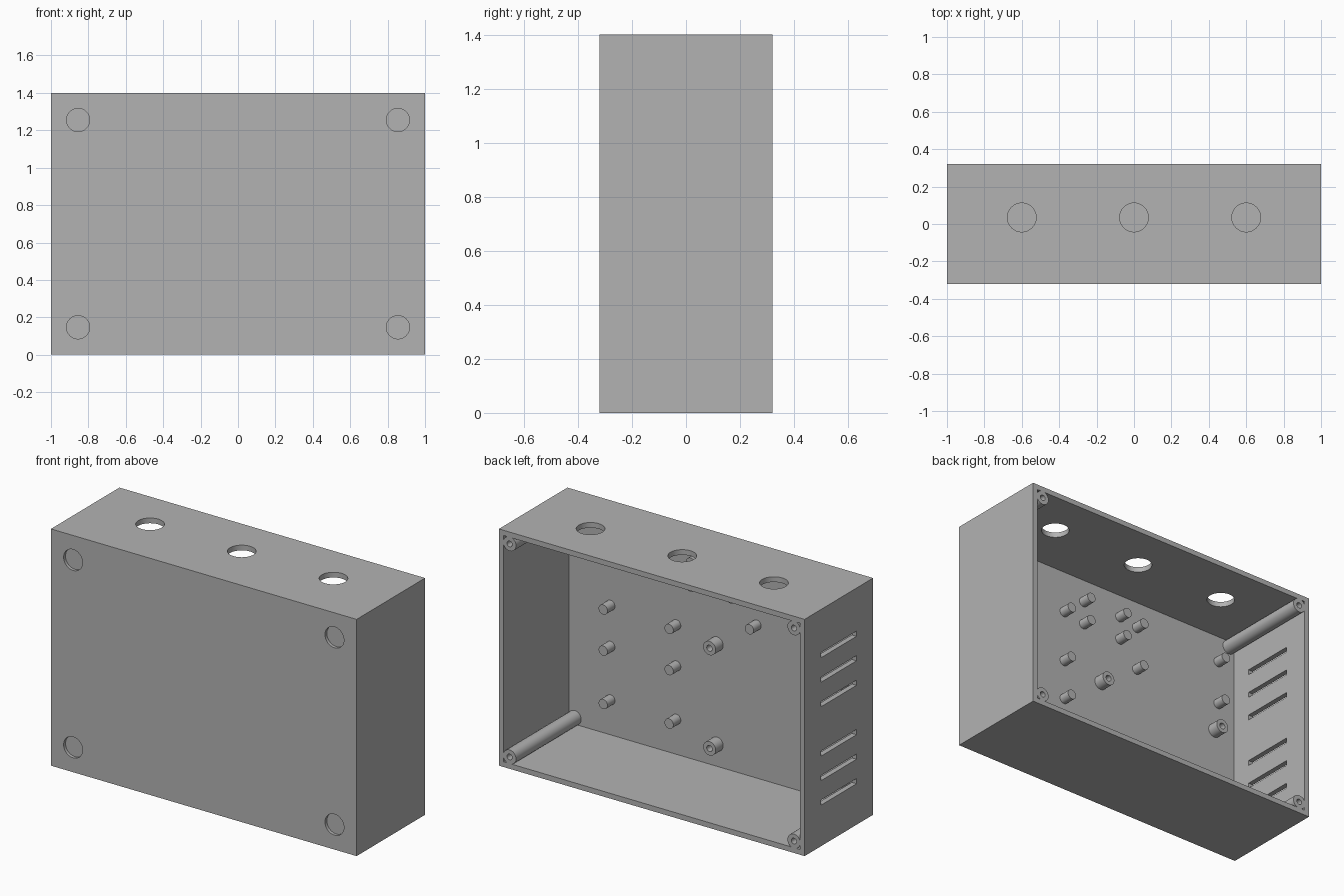
import bpy, bmesh, math
from mathutils import Matrix, Vector

cube = bpy.data.objects.get("Cube")
if cube:
    bpy.data.objects.remove(cube, do_unlink=True)

# Overall size
W, D, H, WALL = 2.0, 0.64, 1.4, 0.031
FLOOR = -D / 2 + WALL          # inner face of the front panel
SIDES = 48

grey = bpy.data.materials.new("plain_grey")
grey.use_nodes = True
grey.diffuse_color = (0.45, 0.45, 0.45, 1)
grey.node_tree.nodes["Principled BSDF"].inputs["Base Color"].default_value = grey.diffuse_color


def add_box(bm, center, size):
    bmesh.ops.create_cube(bm, size=1, matrix=Matrix.Translation(center) @ Matrix.Diagonal((*size, 1)))


def add_cylinder(bm, center, radius, depth, axis):
    turn = Vector((0, 0, 1)).rotation_difference(Vector(axis)).to_matrix().to_4x4()
    bmesh.ops.create_cone(bm, cap_ends=True, segments=SIDES, radius1=radius, radius2=radius,
                          depth=depth, matrix=Matrix.Translation(center) @ turn)


def make_object(name, bm):
    bmesh.ops.recalc_face_normals(bm, faces=bm.faces)
    mesh = bpy.data.meshes.new(name)
    bm.to_mesh(mesh)
    bm.free()
    mesh.materials.append(grey)
    obj = bpy.data.objects.new(name, mesh)
    bpy.context.collection.objects.link(obj)
    return obj


def smooth(obj):
    bpy.ops.object.select_all(action='DESELECT')
    obj.select_set(True)
    bpy.context.view_layer.objects.active = obj
    bpy.ops.object.shade_smooth_by_angle(angle=math.radians(30))


def cut(obj, cutter):
    mod = obj.modifiers.new("cut", 'BOOLEAN')
    mod.operation, mod.solver, mod.object = 'DIFFERENCE', 'EXACT', cutter
    bpy.context.view_layer.objects.active = obj
    bpy.ops.object.modifier_apply(modifier=mod.name)
    bpy.data.objects.remove(cutter, do_unlink=True)


def make_pillar(name, x, z, radius, length, hole=0, hole_depth=0):
    """Round pillar standing on the front panel, pointing to the back."""
    start, end = FLOOR - 0.005, FLOOR + length
    profile = [(0, start), (radius, start), (radius, end)]
    if hole:
        profile += [(hole, end), (hole, end - hole_depth), (0, end - hole_depth)]
    else:
        profile += [(0, end)]
    bm = bmesh.new()
    verts = [bm.verts.new((r, y, 0)) for r, y in profile]
    edges = [bm.edges.new(pair) for pair in zip(verts, verts[1:])]
    bmesh.ops.spin(bm, geom=verts + edges, cent=(0, 0, 0), axis=(0, 1, 0),
                   angle=math.tau, steps=SIDES, use_merge=True)
    bmesh.ops.remove_doubles(bm, verts=bm.verts, dist=0.0001)
    bmesh.ops.translate(bm, verts=bm.verts, vec=(x, 0, z))
    smooth(make_object(name, bm))


# Enclosure body, open at the back
bm = bmesh.new()
add_box(bm, (0, 0, H / 2), (W, D, H))
body = make_object("enclosure_body", bm)

bm = bmesh.new()
add_box(bm, (0, FLOOR + D / 2, H / 2), (W - 2 * WALL, D, H - 2 * WALL))
cut(body, make_object("cavity_cutter", bm))

# Cable holes, foot recesses and vent slots
bm = bmesh.new()
for x in (-0.6, 0, 0.6):
    add_cylinder(bm, (x, 0.035, H), 0.077, 0.2, (0, 0, 1))
for x in (-0.855, 0.855):
    for z in (0.147, 1.255):
        add_cylinder(bm, (x, -D / 2, z), 0.062, 0.036, (0, 1, 0))
for middle in (0.403, 0.985):
    for step in (-1, 0, 1):
        add_box(bm, (-W / 2, 0, middle + step * 0.145), (0.2, 0.33, 0.031))
cut(body, make_object("opening_cutter", bm))
smooth(body)

# Corner screw posts, flush with the rim
for x in (-0.93, 0.93):
    for z in (0.07, H - 0.07):
        make_pillar("corner_screw_post", x, z, 0.042, D - WALL, 0.017, 0.2)

# Mounting pegs in rectangular groups
peg_groups = [
    ((0.265, 0.696), (0.239, 0.555)),
    ((0.265, 0.696), (0.798, 1.112)),
    ((0.124, -0.138), (1.086, 1.228)),
    ((-0.26, -0.851), (0.937, 1.205)),
]
for xs, zs in peg_groups:
    for x in xs:
        for z in zs:
            make_pillar("mounting_peg", x, z, 0.029, 0.07)

# Threaded standoffs
for x in (0, -0.825):
    for z in (0.163, 0.756):
        make_pillar("standoff", x, z, 0.041, 0.07, 0.018, 0.06)
